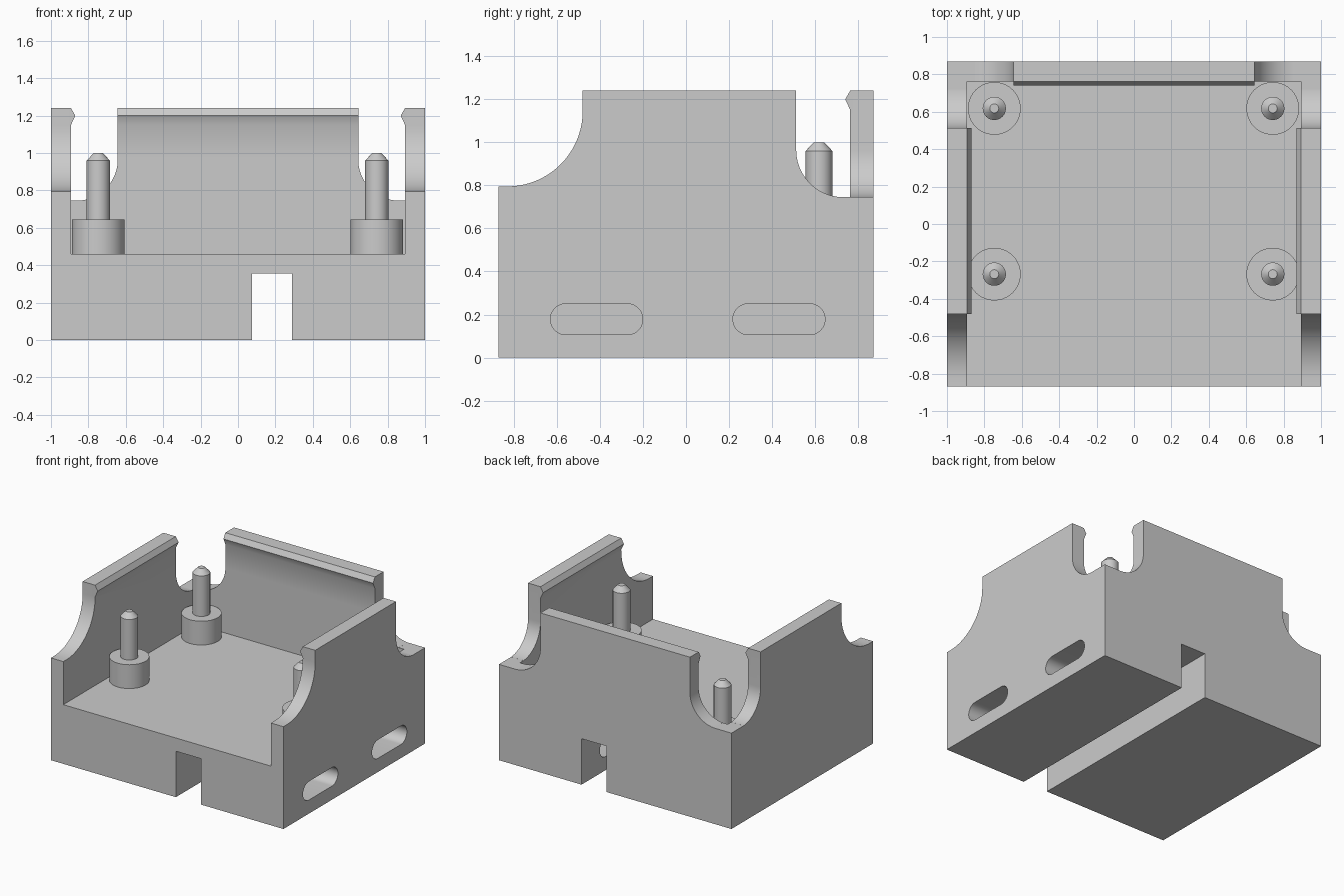
import bpy, bmesh
from math import cos, sin, radians
from mathutils import Vector

cube = bpy.data.objects.get("Cube")
if cube:
    bpy.data.objects.remove(cube, do_unlink=True)

grey = bpy.data.materials.new("plain grey")
grey.use_nodes = True
colour = (0.6, 0.6, 0.6, 1)
grey.diffuse_color = colour
grey.node_tree.nodes["Principled BSDF"].inputs["Base Color"].default_value = colour

W, D, TOP, FLOOR = 1.0, 0.87, 1.24, 0.46
WALL = 0.107
LEDGE = 0.745          # height of the cut-down rear corners
FAR = 1.5              # overshoot for cutters


def arc(cx, cz, r, a0, a1, n=20):
    angles = [radians(a0 + (a1 - a0) * i / n) for i in range(n + 1)]
    return [(cx + r * cos(a), cz + r * sin(a)) for a in angles]


def finish(name, bm):
    bmesh.ops.recalc_face_normals(bm, faces=bm.faces)
    mesh = bpy.data.meshes.new(name)
    bm.to_mesh(mesh)
    bm.free()
    mesh.materials.append(grey)
    obj = bpy.data.objects.new(name, mesh)
    bpy.context.collection.objects.link(obj)
    return obj


def prism(name, profile, axis, start, end):
    """Extrude a (horizontal, z) profile along x or y."""
    bm = bmesh.new()
    along_x = axis == "x"
    verts = [bm.verts.new((start, h, z) if along_x else (h, start, z)) for h, z in profile]
    face = bm.faces.new(verts)
    grown = bmesh.ops.extrude_face_region(bm, geom=[face])["geom"]
    step = Vector((end - start, 0, 0) if along_x else (0, end - start, 0))
    bmesh.ops.translate(bm, verts=[g for g in grown if isinstance(g, bmesh.types.BMVert)], vec=step)
    return finish(name, bm)


def combine(target, tool, operation="DIFFERENCE"):
    mod = target.modifiers.new("cut", "BOOLEAN")
    mod.operation = operation
    mod.solver = "EXACT"
    mod.object = tool
    bpy.context.view_layer.objects.active = target
    bpy.ops.object.modifier_apply(modifier=mod.name)
    bpy.data.objects.remove(tool, do_unlink=True)


def smooth(obj):
    bpy.ops.object.select_all(action="DESELECT")
    obj.select_set(True)
    bpy.context.view_layer.objects.active = obj
    bpy.ops.object.shade_smooth_by_angle(angle=radians(30))


def lipped_edge(inner):
    """Inner wall line with a snap ridge near the top."""
    return [(inner, 1.15), (inner - 0.023, 1.2), (inner, TOP), (inner, FAR)]


def corner_scoop(edge, r=0.22):
    """Cut that drops from the wall top to the rear corner ledge."""
    return [(edge, FAR)] + arc(edge + r, LEDGE + r, r, 180, 270) + [(FAR, LEDGE), (FAR, FAR)]


# Solid block with the channel through the underside
body = prism("enclosure_body", [(-W, 0), (0.075, 0), (0.075, 0.357), (0.289, 0.357),
                                (0.289, 0), (W, 0), (W, TOP), (-W, TOP)], "y", -D, D)

# Open-fronted cavity with snap ridges on three walls
side = [(W - WALL, FLOOR)] + lipped_edge(W - WALL)
cavity = prism("cavity", side + [(-x, z) for x, z in reversed(side)], "y", -FAR, FAR)
back = [(-1.2, 0.3), (D - WALL, 0.3)] + lipped_edge(D - WALL) + [(-1.2, FAR)]
combine(cavity, prism("back_limit", back, "x", -FAR, FAR), "INTERSECT")
combine(body, cavity)

# Curved front ends of the side walls
scoop = [(-FAR, 0.795)] + arc(-0.83, 1.145, 0.35, 270, 360) + [(-0.48, FAR), (-FAR, FAR)]
combine(body, prism("front_scoop", scoop, "x", -FAR, FAR))

# Rear corner openings in the side walls and the back wall
for s in (-1, 1):
    combine(body, prism("side_scoop", corner_scoop(0.512), "x", s * 0.85, s * FAR))
    mirrored = [(s * x, z) for x, z in corner_scoop(0.643)]
    combine(body, prism("back_scoop", mirrored, "y", 0.72, FAR))

# Rounded slots from the left side into the channel
for y0, y1 in ((-0.558, -0.273), (0.29, 0.574)):
    slot = arc(y1, 0.178, 0.072, -90, 90) + arc(y0, 0.178, 0.072, 90, 270)
    combine(body, prism("slot", slot, "x", 0.18, FAR))
smooth(body)

# Stepped mounting posts with tapered pins
post = [(0, 0.44), (0.141, 0.44), (0.141, 0.645), (0.062, 0.645),
        (0.062, 0.96), (0.024, 1.0), (0, 1.0)]
for x, lr in ((-0.747, "right"), (0.742, "left")):
    for y, fb in ((-0.268, "front"), (0.618, "back")):
        bm = bmesh.new()
        verts = [bm.verts.new((r, 0, z)) for r, z in post]
        edges = [bm.edges.new(pair) for pair in zip(verts, verts[1:])]
        bmesh.ops.spin(bm, geom=verts + edges, cent=(0, 0, 0), axis=(0, 0, 1),
                       angle=radians(360), steps=40)
        bmesh.ops.remove_doubles(bm, verts=bm.verts, dist=0.0005)
        peg = finish(f"{fb}_{lr}_post", bm)
        peg.location = (x, y, 0)
        smooth(peg)
